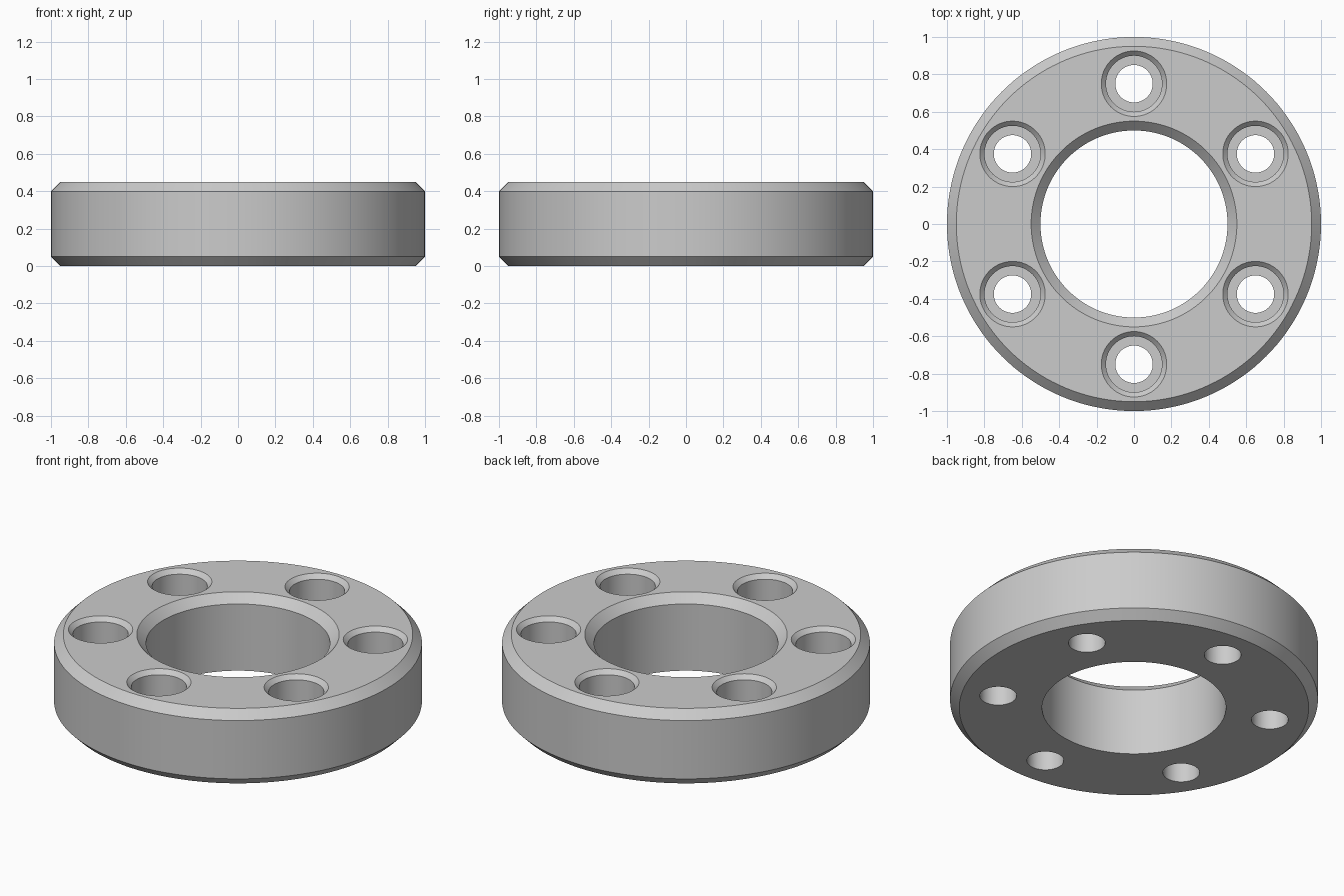
import bpy
import bmesh
import math
from mathutils import Vector

if "Cube" in bpy.data.objects:
    bpy.data.objects.remove(bpy.data.objects["Cube"], do_unlink=True)

HEIGHT = 0.45
CHAMFER = 0.05
BOLT_CIRCLE = 0.75
BOLTS = 6

steel = bpy.data.materials.new("grey steel")
steel.use_nodes = True
steel.diffuse_color = (0.6, 0.6, 0.6, 1)
steel.node_tree.nodes["Principled BSDF"].inputs["Base Color"].default_value = steel.diffuse_color


def lathe(name, profile, segments, centre=(0, 0)):
    """Revolve a closed (radius, z) profile about the vertical axis."""
    bm = bmesh.new()
    verts = [bm.verts.new((r, 0, z)) for r, z in profile]
    edges = [bm.edges.new((a, b)) for a, b in zip(verts, verts[1:] + verts[:1])]
    bmesh.ops.spin(bm, geom=verts + edges, cent=(0, 0, 0), axis=(0, 0, 1),
                   angle=math.tau, steps=segments, use_duplicate=False)
    bmesh.ops.remove_doubles(bm, verts=bm.verts, dist=1e-5)
    # Drop the leftover axis edges of solid profiles
    loose = [e for e in bm.edges if not e.link_faces]
    bmesh.ops.delete(bm, geom=loose, context="EDGES")
    bmesh.ops.recalc_face_normals(bm, faces=bm.faces)
    bmesh.ops.translate(bm, verts=bm.verts, vec=Vector((*centre, 0)))
    mesh = bpy.data.meshes.new(name)
    bm.to_mesh(mesh)
    bm.free()
    mesh.materials.append(steel)
    obj = bpy.data.objects.new(name, mesh)
    bpy.context.collection.objects.link(obj)
    return obj


# Ring body: both outer rims and the upper bore rim are chamfered
ring = lathe("flange_ring", [
    (0.5, 0), (1 - CHAMFER, 0), (1, CHAMFER), (1, HEIGHT - CHAMFER),
    (1 - CHAMFER, HEIGHT), (0.5 + CHAMFER, HEIGHT), (0.5, HEIGHT - CHAMFER),
], 144)

# Counterbored bolt holes with a chamfered mouth
hole_profile = [(0, -0.1), (0.1, -0.1), (0.1, 0.225), (0.15, 0.225),
                (0.15, HEIGHT - 0.025), (0.225, HEIGHT + 0.05), (0, HEIGHT + 0.05)]
bpy.context.view_layer.objects.active = ring
ring.select_set(True)
for i in range(BOLTS):
    angle = math.tau * i / BOLTS + math.pi / 2
    centre = (BOLT_CIRCLE * math.cos(angle), BOLT_CIRCLE * math.sin(angle))
    cutter = lathe("bolt_hole_cutter", hole_profile, 64, centre)
    cutter.hide_render = True
    cut = ring.modifiers.new("bolt hole", "BOOLEAN")
    cut.operation = "DIFFERENCE"
    cut.solver = "EXACT"
    cut.object = cutter
    bpy.ops.object.modifier_apply(modifier=cut.name)
    bpy.data.objects.remove(cutter, do_unlink=True)

bpy.ops.object.shade_smooth_by_angle(angle=math.radians(30))
